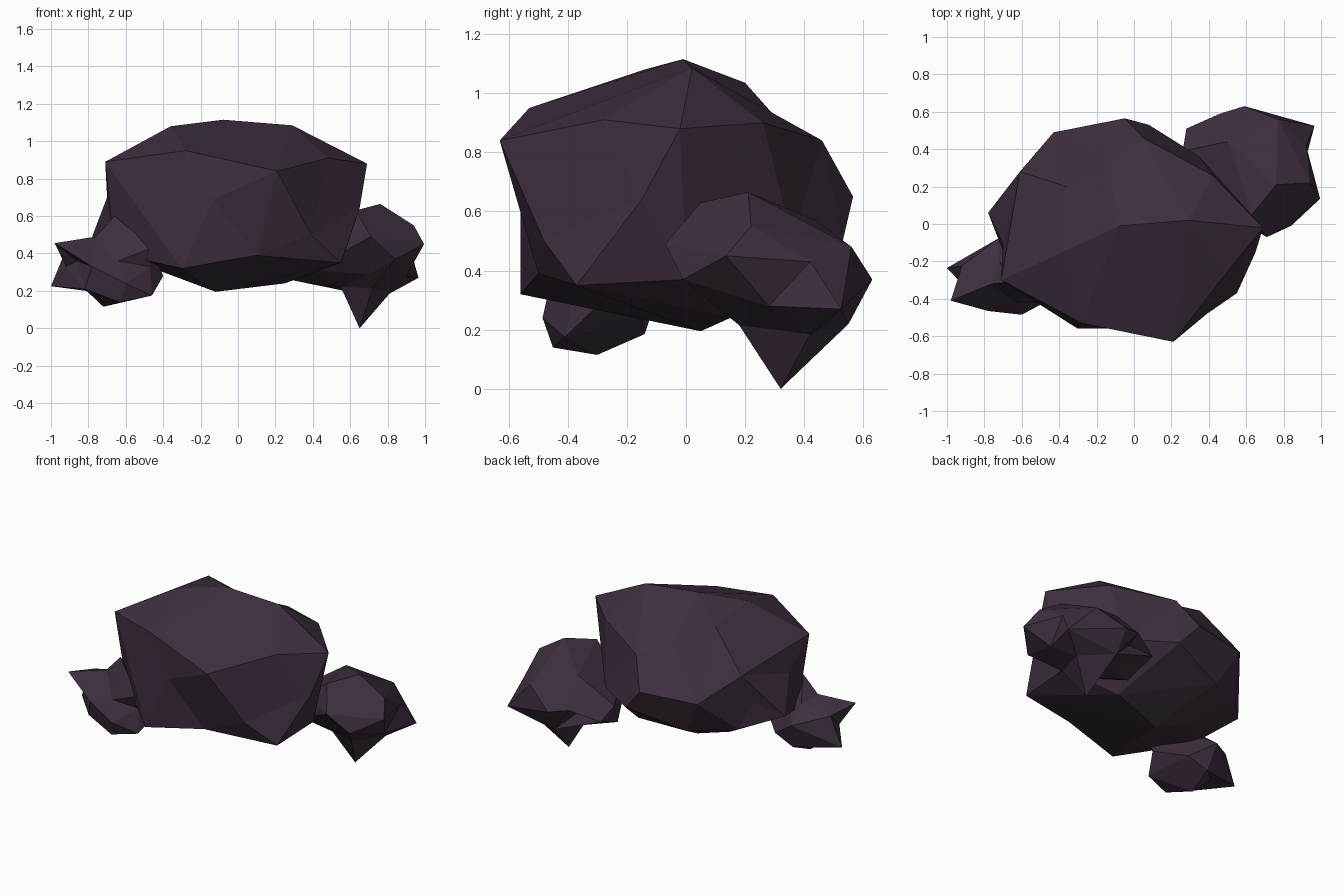
import bpy
import bmesh
from mathutils import Vector

# Remove the default cube if it is there
default_cube = bpy.data.objects.get("Cube")
if default_cube:
    bpy.data.objects.remove(default_cube, do_unlink=True)


def make_material(name, colour):
    material = bpy.data.materials.new(name)
    material.use_nodes = True
    material.diffuse_color = colour
    shader = next(n for n in material.node_tree.nodes if n.type == "BSDF_PRINCIPLED")
    shader.inputs["Base Color"].default_value = colour
    shader.inputs["Roughness"].default_value = 0.9
    return material


stone = make_material("dark purple stone", (0.047, 0.028, 0.049, 1))


def make_rock(name, centre, corners, roundness):
    """Wrap flat triangles around the corners of a rock.

    The facets are found on a rounded copy of the corners, so that
    dents and spikes stay part of the surface; roundness 0 gives a plain hull.
    """
    centre = Vector(centre)
    bm = bmesh.new()
    place = {}
    for corner in corners:
        offset = Vector(corner) - centre
        rounded = offset.normalized() * offset.length ** (1 - roundness)
        place[bm.verts.new(rounded)] = Vector(corner)
    hull = bmesh.ops.convex_hull(bm, input=list(bm.verts))
    loose = {g for g in hull["geom_interior"] + hull["geom_unused"]
             if isinstance(g, bmesh.types.BMVert)}
    for vert, corner in place.items():
        vert.co = corner
    bmesh.ops.delete(bm, geom=list(loose), context="VERTS")
    bmesh.ops.recalc_face_normals(bm, faces=list(bm.faces))
    mesh = bpy.data.meshes.new(name)
    bm.to_mesh(mesh)
    bm.free()
    mesh.materials.append(stone)
    rock = bpy.data.objects.new(name, mesh)
    bpy.context.collection.objects.link(rock)
    return rock


# Large boulder: crown, shoulder, waist and underside corners
crown = [(-.08, -.01, 1.115), (-.36, -.14, 1.08), (.29, .02, 1.085), (-.36, .2, 1.035)]
shoulder = [(-.71, -.3, .89), (-.28, -.53, .95), (.21, -.63, .84), (.48, -.28, .91),
            (.69, -.02, .88), (.42, .26, .9), (-.61, .28, .8), (.05, .46, .84),
            (-.14, .32, .9)]
waist = [(-.05, .565, .65), (-.43, .49, .64), (-.13, -.56, .69), (.39, -.48, .5),
         (.65, -.15, .64), (-.7, -.1, .7), (-.78, .06, .49), (-.65, .2, .6),
         (.08, .53, .5), (.35, .36, .5)]
underside = [(-.3, -.56, .32), (.1, -.5, .39), (.55, -.37, .35), (.56, 0, .37),
             (.25, .15, .24), (-.12, .05, .195), (-.3, .42, .4), (-.58, .27, .43),
             (-.4, .1, .3), (-.66, -.25, .4)]
make_rock("large_boulder", (-.03, -.03, .62), crown + shoulder + waist + underside, .75)

# Medium rock at the back, with a spike pointing down
upper = [(.76, .21, .665), (.63, .05, .63), (.94, .22, .55), (.5, .44, .57), (.77, .56, .48)]
middle = [(.995, .135, .45), (.92, .42, .43), (.71, -.07, .49), (.84, -.01, .37),
          (.59, .63, .37), (.46, .59, .4), (.26, .39, .41), (.28, .51, .34),
          (.965, .525, .27), (.44, .48, .37), (.4, .13, .46)]
lower = [(.3, .3, .255), (.39, .12, .31), (.7, .1, .29), (.6, .55, .22), (.9, .28, .28)]
spike = [(.72, .18, .215), (.55, .22, .22), (.81, .42, .185), (.57, .42, .2), (.65, .32, 0)]
make_rock("medium_rock", (.66, .3, .4), upper + middle + lower + spike, .9)

# Small jagged rock at the front
peaks = [(-.66, -.31, .6), (-.98, -.41, .455), (-1, -.235, .225), (-.46, -.42, .43),
         (-.92, -.225, .42), (-.73, -.08, .36), (-.78, -.465, .33), (-.6, -.485, .24),
         (-.46, -.41, .175), (-.72, -.3, .115), (-.4, -.3, .28)]
dents = [(-.76, -.32, .49), (-.86, -.36, .36), (-.64, -.42, .36), (-.47, -.38, .33),
         (-.82, -.42, .21), (-.63, -.45, .14), (-.83, -.26, .22), (-.7, -.14, .185),
         (-.56, -.15, .24), (-.57, -.28, .48), (-.72, -.2, .46), (-.92, -.32, .33)]
make_rock("small_jagged_rock", (-.7, -.29, .32), peaks + dents, .95)
